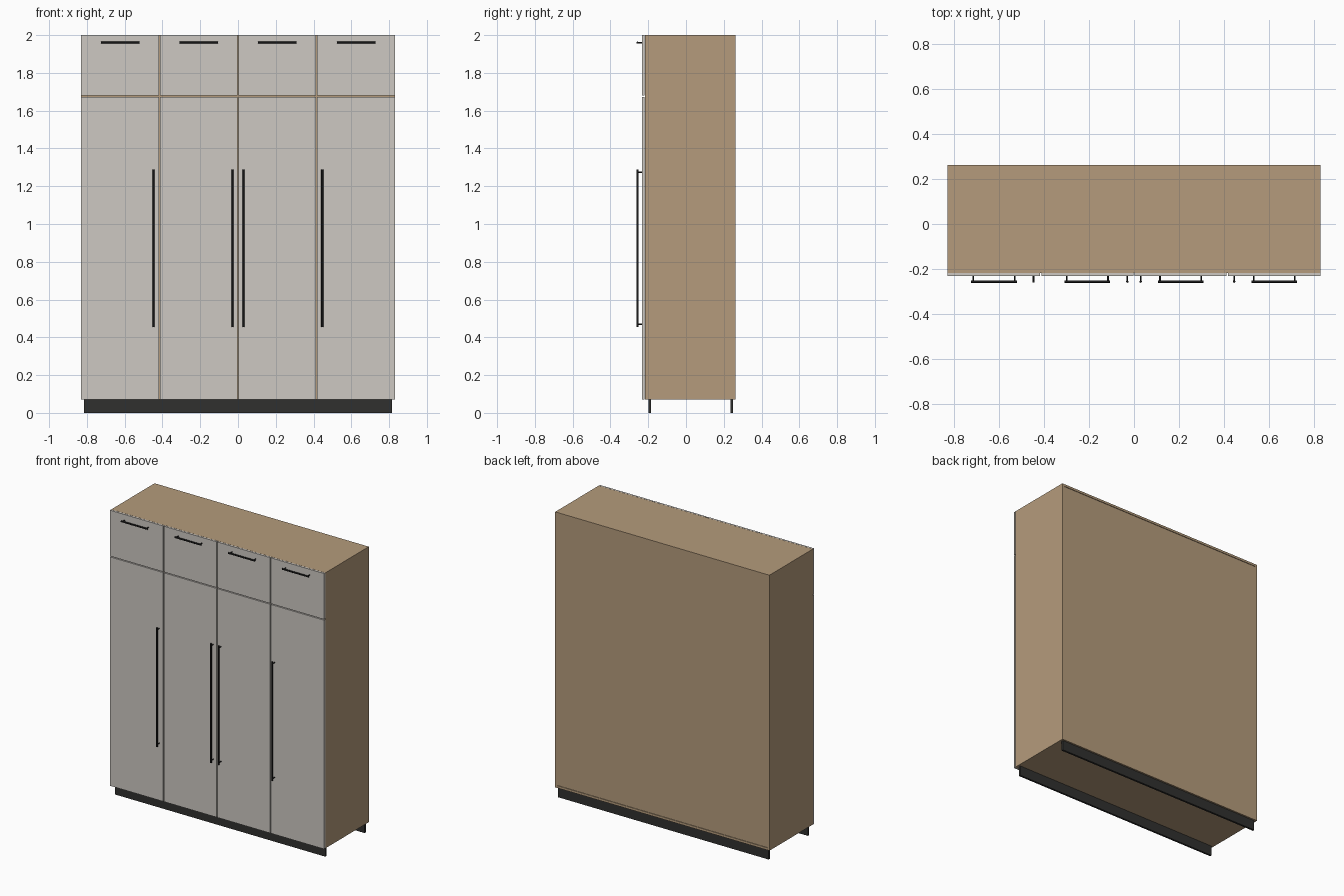
import bpy
from math import pi

if "Cube" in bpy.data.objects:
    bpy.data.objects.remove(bpy.data.objects["Cube"])


def material(name, rgb):
    m = bpy.data.materials.new(name)
    m.diffuse_color = (*rgb, 1)
    m.use_nodes = True
    m.node_tree.nodes["Principled BSDF"].inputs["Base Color"].default_value = m.diffuse_color
    return m


WOOD = material("wood", (0.46, 0.33, 0.20))
FRONT = material("light_front", (0.61, 0.58, 0.54))
DARK = material("dark_plinth", (0.03, 0.03, 0.028))
METAL = material("black_metal", (0.012, 0.012, 0.012))


def box(name, x, y, z, mat):
    """Panel given by its (min, max) extents."""
    bpy.ops.mesh.primitive_cube_add(size=1, location=[sum(r) / 2 for r in (x, y, z)])
    o = bpy.context.object
    o.name = name
    o.scale = [r[1] - r[0] for r in (x, y, z)]
    bpy.ops.object.transform_apply(location=False, rotation=False, scale=True)
    o.data.materials.append(mat)
    return o


def rod(name, centre, length, radius, axis):
    rot = {"x": (0, pi / 2, 0), "y": (pi / 2, 0, 0), "z": (0, 0, 0)}[axis]
    bpy.ops.mesh.primitive_cylinder_add(vertices=16, radius=radius, depth=length,
                                        location=centre, rotation=rot)
    o = bpy.context.object
    o.name = name
    bpy.ops.object.shade_smooth_by_angle()
    o.data.materials.append(METAL)


W, T = 0.83, 0.016             # half width, board thickness
Y0, Y1 = -0.218, 0.262         # carcass front and back
Z0, Z1, ZS = 0.07, 2.0, 1.676  # carcass bottom, top, front split
COL = W / 2                    # column width
GAP = 0.003                    # half gap between fronts
YF = -0.232                    # front face of the doors
YB, R = -0.2565, 0.0055        # handle bar position and radius

# Carcass boards, with a slightly recessed back
for name, s in (("left_side", -1), ("right_side", 1)):
    box(name, sorted((s * W, s * (W - T))), (Y0, Y1), (Z0, Z1), WOOD)
inner = (-W + T, W - T)
box("top_board", inner, (Y0, Y1), (Z1 - T, Z1), WOOD)
box("bottom_board", inner, (Y0, Y1), (Z0, Z0 + T), WOOD)
back = Y1 - 0.004
box("back_panel", inner, (back - 0.006, back), (Z0 + T, Z1 - T), WOOD)

# Inner dividers and the shelf behind the split
for i in (-1, 0, 1):
    box("divider", (i * COL - T / 2, i * COL + T / 2), (Y0, back - 0.006),
        (Z0 + T, Z1 - T), WOOD)
for i in range(4):
    x = -W + i * COL
    box("upper_shelf", (x + (T if i == 0 else T / 2), x + COL - (T if i == 3 else T / 2)),
        (Y0, back - 0.006), (ZS - T / 2, ZS + T / 2), WOOD)

# Plinth boards under the front and the back
box("front_plinth", (-0.816, 0.816), (-0.198, -0.184), (0, Z0), DARK)
box("back_plinth", (-0.816, 0.816), (0.236, 0.250), (0, Z0), DARK)

# Doors, top flaps and their bar handles
post_y, post_len = (YB + YF) / 2, YF - YB
for i, hx in enumerate((-0.448, -0.03, 0.03, 0.446)):
    x = -W + i * COL
    span = (x + (0 if i == 0 else GAP), x + COL - (0 if i == 3 else GAP))
    box("door", span, (YF, Y0 - 0.001), (Z0, ZS - GAP), FRONT)
    box("top_flap", span, (YF, Y0 - 0.001), (ZS + GAP, Z1), FRONT)

    rod("door_handle_bar", (hx, YB, 0.872), 0.834, R, "z")
    for z in (0.47, 1.274):
        rod("door_handle_post", (hx, post_y, z), post_len, 0.0035, "y")

    cx = (-0.624, -0.208, 0.208, 0.625)[i]
    rod("flap_handle_bar", (cx, YB, 1.96), 0.204, R, "x")
    for s in (-1, 1):
        rod("flap_handle_post", (cx + s * 0.092, post_y, 1.96), post_len, 0.0035, "y")
